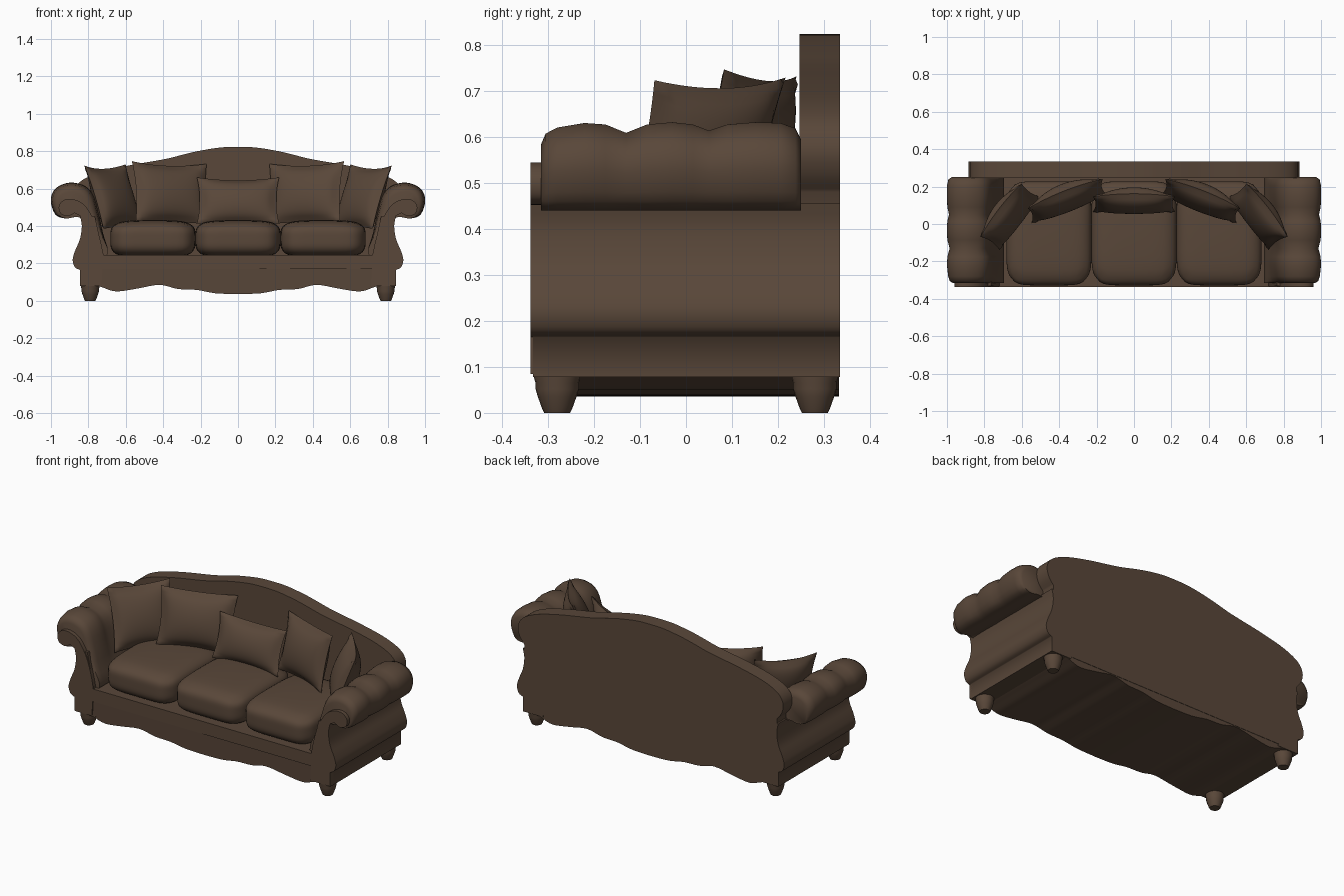
import bpy, bmesh, math
from mathutils import Matrix, Vector

if "Cube" in bpy.data.objects:
    bpy.data.objects.remove(bpy.data.objects["Cube"])

brown = bpy.data.materials.new("brown_leather")
brown.diffuse_color = (0.1, 0.063, 0.041, 1)
brown.use_nodes = True
brown.node_tree.nodes["Principled BSDF"].inputs["Base Color"].default_value = brown.diffuse_color


def finish(name, bm, angle=40):
    bmesh.ops.remove_doubles(bm, verts=bm.verts, dist=0.0002)
    bmesh.ops.recalc_face_normals(bm, faces=bm.faces)
    me = bpy.data.meshes.new(name)
    bm.to_mesh(me)
    bm.free()
    ob = bpy.data.objects.new(name, me)
    me.materials.append(brown)
    bpy.context.collection.objects.link(ob)
    bpy.ops.object.select_all(action='DESELECT')
    ob.select_set(True)
    bpy.context.view_layer.objects.active = ob
    bpy.ops.object.shade_smooth_by_angle(angle=math.radians(angle))
    return ob


def flip(pts):
    return [(-x, z) for x, z in pts]


def curve(pts, n=4, closed=False):
    """Smooth line through the points (Catmull-Rom)."""
    out, c = [], len(pts)
    get = (lambda i: Vector(pts[i % c])) if closed else (lambda i: Vector(pts[max(0, min(c - 1, i))]))
    for i in range(c if closed else c - 1):
        a, b, d, e = get(i - 1), get(i), get(i + 1), get(i + 2)
        for k in range(n):
            t = k / n
            out.append(tuple(0.5 * (2 * b + (d - a) * t + (2 * a - 5 * b + 4 * d - e) * t * t
                                    + (3 * b - a - 3 * d + e) * t ** 3)))
    if not closed:
        out.append(tuple(pts[-1]))
    return out


def loft(name, rings, angle=40):
    bm = bmesh.new()
    vs = [[bm.verts.new(p) for p in r] for r in rings]
    n = len(vs[0])
    for a, b in zip(vs, vs[1:]):
        for i in range(n):
            bm.faces.new((a[i], a[(i + 1) % n], b[(i + 1) % n], b[i]))
    bm.faces.new(vs[0])
    bm.faces.new(vs[-1])
    return finish(name, bm, angle)


def slab(name, pts, y0, y1, angle=40):
    return loft(name, [[(x, y, z) for x, z in pts] for y in (y0, y1)], angle)


# base with wavy apron
wave = curve([(0, .036), (.12, .04), (.22, .058), (.32, .063), (.42, .085),
              (.54, .065), (.65, .05), (.72, .07), (.76, .085)])
base = [(-.76, .245)] + flip(wave)[:0:-1] + wave + [(.76, .245)]
loft("base_apron", [[(x, -.332 + max(0, .085 - z) * .3, z) for x, z in base],
                    [(x, .333, z) for x, z in base]])
slab("front_rail", [(-.74, .17), (.74, .17), (.74, .245), (-.74, .245)], -.338, -.3)

# camel back panel
top = curve([(0, .823), (.09, .82), (.2, .803), (.28, .785), (.37, .762), (.46, .745), (.58, .724),
             (.72, .692), (.81, .658), (.86, .62), (.878, .57), (.865, .52), (.835, .48)])
half = top + [(.835, .4), (.8, .25), (.8, .09)]
slab("back_panel", flip(half)[:0:-1] + half, .247, .335)

# arm parts
outer = curve([(.845, .455), (.835, .4), (.845, .33), (.87, .27), (.884, .22), (.872, .18), (.845, .165)])
side = outer + [(.845, .078), (.71, .078), (.72, .25), (.765, .45)]
scroll = curve([(.72, .24), (.735, .32), (.765, .42), (.815, .505), (.87, .54), (.925, .541),
                (.957, .51), (.95, .468), (.91, .452), (.875, .47)]) + outer + [(.845, .085), (.73, .085)]
roll = curve([(.92, .44), (.975, .46), (1, .53), (.985, .587), (.94, .62), (.88, .63), (.81, .607),
              (.768, .55), (.742, .45), (.722, .36), (.695, .25), (.78, .25), (.8, .41), (.85, .448)], 3, True)
bulges = [(-.315, .72), (-.305, .86), (-.28, .94), (-.22, 1), (-.175, .98), (-.13, .87), (-.085, .98),
          (-.03, 1.01), (.015, .98), (.05, .9), (.09, .98), (.15, 1.01), (.205, 1), (.238, .93), (.25, .78)]


def arm_ring(y, s, m):
    ring = []
    for x, z in roll:
        w = 1 + (s - 1) * max(0, min(1, (z - .3) / .2))
        ring.append((m * (.89 + (x - .89) * w), y, .465 + (z - .465) * (w if z > .465 else 1)))
    return ring


for m, tag in ((-1, "left"), (1, "right")):
    fl = flip if m < 0 else list
    slab(tag + "_arm_side", fl(side), -.332, .335, 70)
    slab(tag + "_arm_scroll", fl(scroll), -.338, -.305)
    loft(tag + "_rolled_arm", [arm_ring(y, s, m) for y, s in bulges], 60)
    # turned feet
    for y, tag2 in ((-.28, "front"), (.28, "back")):
        loft(f"{tag}_{tag2}_foot",
             [[(m * .79 + r * math.cos(a * math.pi / 10), y + r * math.sin(a * math.pi / 10), z)
               for a in range(20)]
              for r, z in ((.028, 0), (.033, .01), (.042, .035), (.047, .052), (.047, .065), (.05, .075), (.05, .09))])


# seat cushions: rounded boxes with crowned tops
def cushion(name, cx):
    bm = bmesh.new()
    bmesh.ops.create_cube(bm, size=2)
    bmesh.ops.subdivide_edges(bm, edges=bm.edges, cuts=13, use_grid_fill=True)
    for v in bm.verts:
        p = v.co.copy()
        k = (abs(p.x) ** 6 + abs(p.y) ** 6 + abs(p.z) ** 4) ** (-1 / 5)
        k = min(k, 1)
        crown = 1 if p.z < 0 else 1 - .2 * (p.x ** 2 + p.y ** 2) / 2
        v.co = (cx + p.x * k * .228, -.05 + p.y * k * .278, .335 + p.z * k * .097 * crown)
    finish(name, bm, 70)


for cx, tag in ((-.455, "left"), (0, "middle"), (.455, "right")):
    cushion(tag + "_seat_cushion", cx)


# throw pillows with a thick flange and pulled-out corners
def pillow(name, w, h, t, loc, yaw, tilt, twist=0, m=1):
    bm = bmesh.new()
    n = 24
    mat = (Matrix.Translation(loc) @ Matrix.Rotation(math.radians(yaw), 4, 'Z')
           @ Matrix.Rotation(math.radians(-tilt), 4, 'X') @ Matrix.Rotation(math.radians(twist), 4, 'Y'))
    for s in (-1, 1):
        g = []
        for i in range(n + 1):
            row = []
            for j in range(n + 1):
                u, v = 2 * i / n - 1, 2 * j / n - 1
                a, b = max(0, 1 - (u / .9) ** 2), max(0, 1 - (v / .9) ** 2)
                e = max(abs(u), abs(v))
                rim = 0 if e > .999 else .012 if e > .9 else .005
                # the sheet sags backwards a little towards its sides
                bend = .02 * u * u
                p = Vector((w / 2 * u * (1 - .07 * (1 - v * v)), bend * -1 + s * (rim + t / 2 * (a * b) ** .5),
                            h / 2 * v * (1 - .08 * (1 - u * u))))
                p = mat @ p
                row.append(bm.verts.new((m * p.x, p.y, p.z)))
            g.append(row)
        for i in range(n):
            for j in range(n):
                bm.faces.new((g[i][j], g[i + 1][j], g[i + 1][j + 1], g[i][j + 1]))
    finish(name, bm, 45)


pillow("middle_pillow", .44, .26, .12, (0, .125, .53), 0, 18)
for m, tag in ((-1, "left"), (1, "right")):
    pillow(tag + "_inner_pillow", .43, .335, .13, (.365, .14, .572), -22, 14, -2, m)
    pillow(tag + "_outer_pillow", .36, .36, .13, (.675, .05, .55), -52, 20, 1, m)
